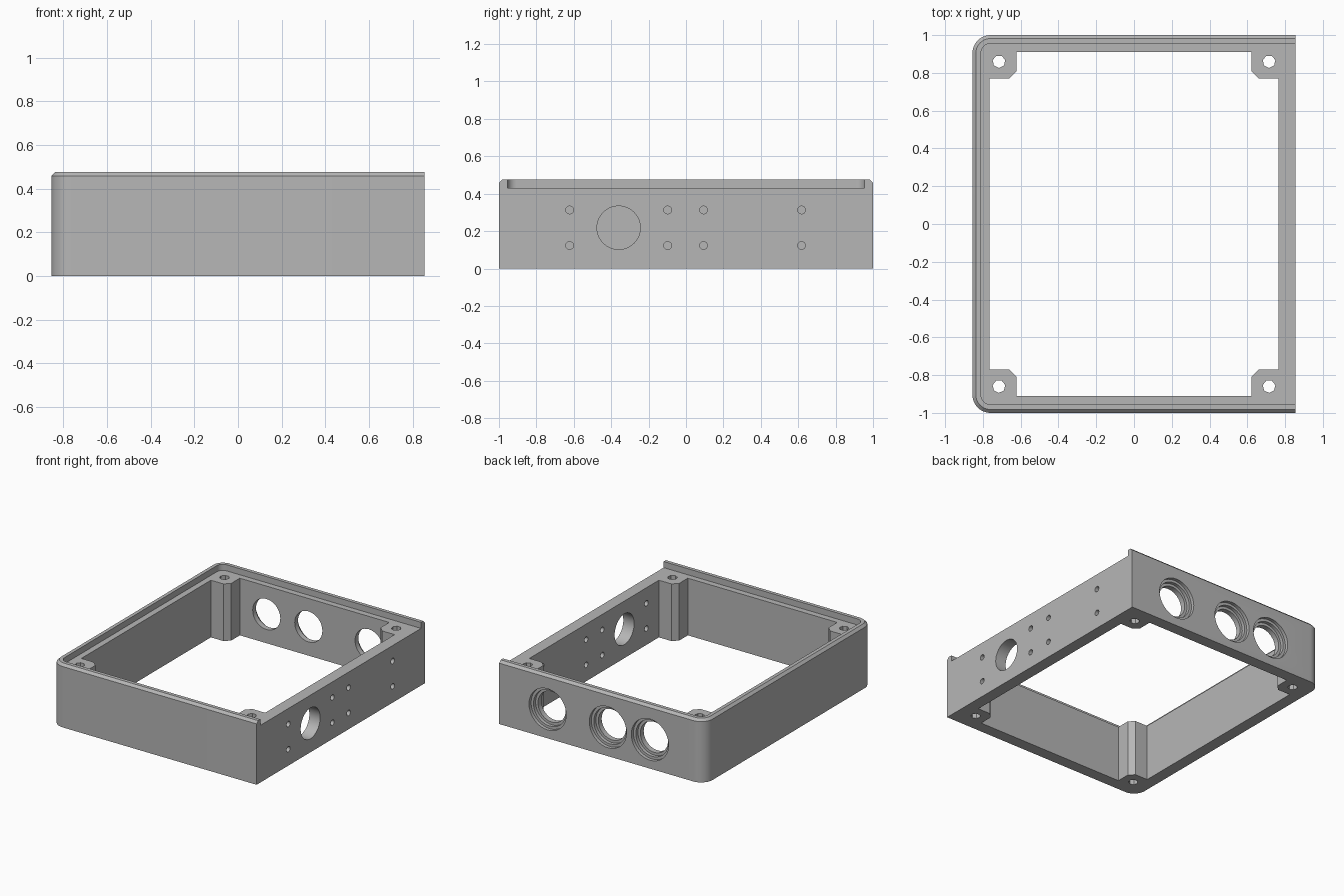
import bpy, bmesh, math
from mathutils import Matrix, Vector

cube = bpy.data.objects.get("Cube")
if cube:
    bpy.data.objects.remove(cube, do_unlink=True)

W, D, H = 0.855, 1.0, 0.476      # half width, half depth, height
LEDGE, CHAMFER = 0.43, 0.018
MID = 0.218                      # height of the large wall openings

grey = bpy.data.materials.new("plain grey")
grey.use_nodes = True
grey.diffuse_color = (0.47, 0.47, 0.47, 1)
grey.node_tree.nodes["Principled BSDF"].inputs["Base Color"].default_value = (0.47, 0.47, 0.47, 1)


def add_object(name, bm):
    bmesh.ops.recalc_face_normals(bm, faces=bm.faces)
    mesh = bpy.data.meshes.new(name)
    bm.to_mesh(mesh)
    bm.free()
    mesh.materials.append(grey)
    obj = bpy.data.objects.new(name, mesh)
    bpy.context.collection.objects.link(obj)
    return obj


def loft(name, sections):
    """Solid through matching outlines given as (height, points)."""
    bm = bmesh.new()
    rings = [[bm.verts.new((x, y, z)) for x, y in pts] for z, pts in sections]
    bm.faces.new(rings[0])
    bm.faces.new(rings[-1])
    for low, high in zip(rings, rings[1:]):
        for i in range(len(low)):
            j = (i + 1) % len(low)
            bm.faces.new((low[i], low[j], high[j], high[i]))
    return add_object(name, bm)


def outline(inset, right, radius, steps=10):
    """Rectangle with square right corners and rounded left corners."""
    x, y = -W + inset + radius, D - inset - radius
    pts = [(right, -D + inset), (right, D - inset)]
    for sign, start in ((1, 90), (-1, 180)):
        for i in range(steps + 1):
            a = math.radians(start + 90 * i / steps)
            pts.append((x + radius * math.cos(a), sign * y + radius * math.sin(a)))
    return pts


def drill(name, start, end, radius, sides):
    start, end = Vector(start), Vector(end)
    axis = end - start
    bm = bmesh.new()
    turn = axis.to_track_quat("Z", "Y").to_matrix().to_4x4()
    bmesh.ops.create_cone(bm, cap_ends=True, segments=sides, radius1=radius,
                          radius2=radius, depth=axis.length,
                          matrix=Matrix.Translation((start + end) / 2) @ turn)
    return add_object(name, bm)


def cut(target, cutter):
    cutter.hide_render = True
    mod = target.modifiers.new(cutter.name, "BOOLEAN")
    mod.operation, mod.solver, mod.object = "DIFFERENCE", "EXACT", cutter
    bpy.ops.object.select_all(action="DESELECT")
    bpy.context.view_layer.objects.active = target
    target.select_set(True)
    bpy.ops.object.modifier_apply(modifier=mod.name)
    bpy.data.objects.remove(cutter, do_unlink=True)


# Outer shell with chamfered top rim
side = outline(0, W, 0.095)
frame = loft("enclosure_frame", [(0, side), (H - CHAMFER, side),
                                 (H, outline(CHAMFER, W, 0.095 - CHAMFER))])

# Lid recess, open at the right end
recess = outline(0.045, W + 0.2, 0.05)
cut(frame, loft("lid_recess", [(LEDGE, recess), (H + 0.1, recess)]))

# Inner opening that leaves a chamfered screw post in each corner
quarter = [(0.765, 0.77), (0.66, 0.77), (0.622, 0.808), (0.622, 0.91)]
opening = []
for sx, sy in ((1, 1), (-1, 1), (-1, -1), (1, -1)):
    pts = [(sx * x, sy * y) for x, y in quarter]
    opening += pts if sx * sy > 0 else pts[::-1]
cut(frame, loft("inner_opening", [(-0.1, opening), (H + 0.1, opening)]))

# Screw holes through the posts
for x in (-0.715, 0.715):
    for y in (-0.86, 0.86):
        cut(frame, drill("post_hole", (x, y, -0.1), (x, y, H + 0.1), 0.034, 7))

# Stepped round openings in the back wall
for x in (-0.40, -0.05, 0.452):
    for radius, depth in ((0.155, 0.025), (0.135, 0.05), (0.115, 0.15)):
        cut(frame, drill("back_opening", (x, D - depth, MID), (x, D + 0.1, MID), radius, 40))

# Large opening and small fixing holes in the right wall
cut(frame, drill("side_opening", (0.7, -0.36, MID), (1, -0.36, MID), 0.116, 40))
for y in (-0.622, -0.098, 0.094, 0.618):
    for z in (0.123, 0.313):
        cut(frame, drill("fixing_hole", (0.7, y, z), (1, y, z), 0.021, 16))

# Smooth the round parts, keep the edges crisp
bpy.ops.object.select_all(action="DESELECT")
bpy.context.view_layer.objects.active = frame
frame.select_set(True)
bpy.ops.object.shade_smooth_by_angle(angle=math.radians(25))
